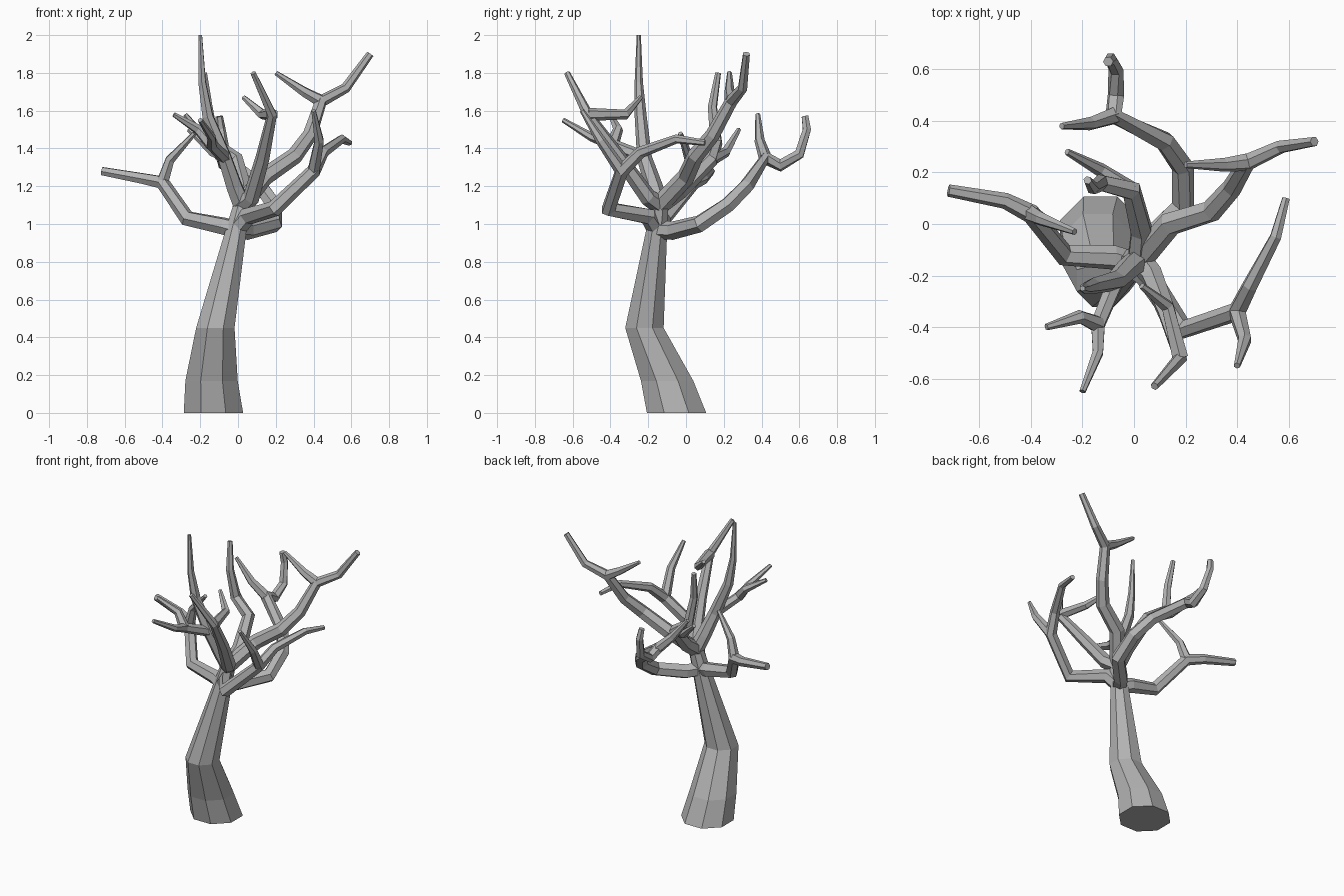
import bpy, bmesh, math
from mathutils import Vector

cube = bpy.data.objects.get("Cube")
if cube:
    bpy.data.objects.remove(cube, do_unlink=True)

bark = bpy.data.materials.new("grey_bark")
bark.use_nodes = True
shade = .45
bark.diffuse_color = (shade, shade, shade, 1)
bark.node_tree.nodes["Principled BSDF"].inputs["Base Color"].default_value = bark.diffuse_color


def add_ring(bm, centre, axis, side, radius, sides):
    """Place one polygon of vertices around a centre, square to the axis."""
    across = axis.cross(side)
    ring = []
    for k in range(sides):
        angle = math.tau * (k + .5) / sides
        offset = side * math.cos(angle) + across * math.sin(angle)
        ring.append(bm.verts.new(centre + offset * radius))
    return ring


def bridge(bm, low, high):
    """Join two rings with a band of flat quads."""
    next_low = low[1:] + low[:1]
    next_high = high[1:] + high[:1]
    for a, b, c, d in zip(low, next_low, next_high, high):
        bm.faces.new((a, b, c, d))


def sweep(name, path, radii, sides, level=False):
    """Sweep a faceted, capped tube along a path of joints."""
    bm = bmesh.new()
    rings = []
    side = Vector((1, 0, 0))
    last = len(path) - 1
    for i, centre in enumerate(path):
        into = (centre - path[max(i - 1, 0)]).normalized()
        out = (path[min(i + 1, last)] - centre).normalized()
        axis = Vector((0, 0, 1)) if level else (into + out).normalized()
        # carry the previous side direction along so the tube does not twist
        side = (side - axis * side.dot(axis)).normalized()
        rings.append(add_ring(bm, centre, axis, side, radii[i], sides))
    for low, high in zip(rings, rings[1:]):
        bridge(bm, low, high)
    bm.faces.new(rings[0])
    bm.faces.new(rings[-1])
    bmesh.ops.recalc_face_normals(bm, faces=bm.faces)
    mesh = bpy.data.meshes.new(name)
    bm.to_mesh(mesh)
    bm.free()
    mesh.materials.append(bark)
    bpy.context.collection.objects.link(bpy.data.objects.new(name, mesh))


def branch(name, start, *joints, thick, tip):
    """Grow a tapering branch from a start joint and return its joints."""
    path = [start] + [Vector(joint) for joint in joints]
    last = len(path) - 1
    radii = [thick + (tip - thick) * (i / last) ** 1.5 for i in range(last + 1)]
    sweep(name, path, radii, sides=6)
    return path


def limb(name, start, *joints, tip=.016):
    """Grow a main limb out of the top of the trunk."""
    return branch(name, start, *joints, thick=.05, tip=tip)


def twig(name, start, *joints):
    """Grow a thin fork out of a joint of another branch."""
    return branch(name, start, *joints, thick=.035, tip=.013)


# Trunk with level rings, narrowing into the crown
foot = Vector((-.13, -.05, 0))
shin = Vector((-.14, -.1, .17))
knee = Vector((-.12, -.22, .45))
neck = Vector((-.01, -.155, .97))
crown = Vector((.02, -.14, 1.1))
sweep("trunk", [foot, shin, knee, neck, crown], [.17, .15, .11, .06, .05],
      sides=8, level=True)

# Tall leader and the twigs on its front
leader = limb("leader", crown, (-.02, -.17, 1.2), (-.07, -.22, 1.35),
              (-.16, -.24, 1.57), (-.19, -.25, 1.75), (-.2, -.25, 2), tip=.011)
front_twig = twig("leader_front_twig", leader[2], (-.14, -.39, 1.42),
                  (-.14, -.5, 1.46), (-.2, -.65, 1.55))
twig("leader_side_twig", front_twig[1], (-.21, -.36, 1.5), (-.34, -.4, 1.58))

# Front limb with its inward twig
front = limb("front_limb", crown, (.07, -.2, 1.14), (.13, -.35, 1.35),
             (.18, -.52, 1.58), (.08, -.63, 1.8))
twig("front_limb_twig", front[-2], (.13, -.32, 1.58), (.03, -.24, 1.67))

# Left front limb, curling backwards
left_front = limb("left_front_limb", neck, (.05, -.2, 1.04), (.19, -.41, 1.08),
                  (.4, -.34, 1.28), (.45, -.24, 1.38), (.55, -.05, 1.45), (.59, .1, 1.43))
twig("left_front_twig", left_front[3], (.43, -.45, 1.44), (.4, -.55, 1.6))

# Left back limb, the longest reach
left_back = limb("left_back_limb", crown, (.14, 0, 1.25), (.3, .05, 1.36),
                 (.38, .14, 1.47), (.44, .24, 1.65), (.57, .3, 1.72), (.7, .32, 1.9),
                 tip=.02)
twig("left_back_twig", left_back[4], (.35, .23, 1.7), (.2, .23, 1.8))

# Low back limb, hooking round to the rear
back = limb("back_limb", neck, (.05, -.07, .965), (.19, .07, 1), (.19, .22, 1.1),
            (.12, .32, 1.2), (-.08, .42, 1.35), (-.07, .5, 1.31), (-.07, .6, 1.37),
            (-.09, .64, 1.5), (-.1, .63, 1.57), tip=.02)
twig("back_limb_twig", back[5], (-.17, .39, 1.44), (-.28, .38, 1.58))

# Inner limb rising behind the leader
inner = limb("inner_limb", crown, (.03, -.03, 1.18), (-.01, .13, 1.34),
             (-.13, .16, 1.43), (-.16, .14, 1.62), (-.18, .17, 1.8))
twig("inner_limb_twig", inner[2], (-.13, .21, 1.38), (-.26, .28, 1.5))

# Right limb, bending outwards and back
right = limb("right_limb", neck, (-.08, -.13, .99), (-.27, -.12, 1.03),
             (-.4, .04, 1.22), (-.5, .09, 1.24), (-.72, .13, 1.28), tip=.024)
twig("right_limb_twig", right[3], (-.36, .02, 1.34), (-.23, -.03, 1.48))
